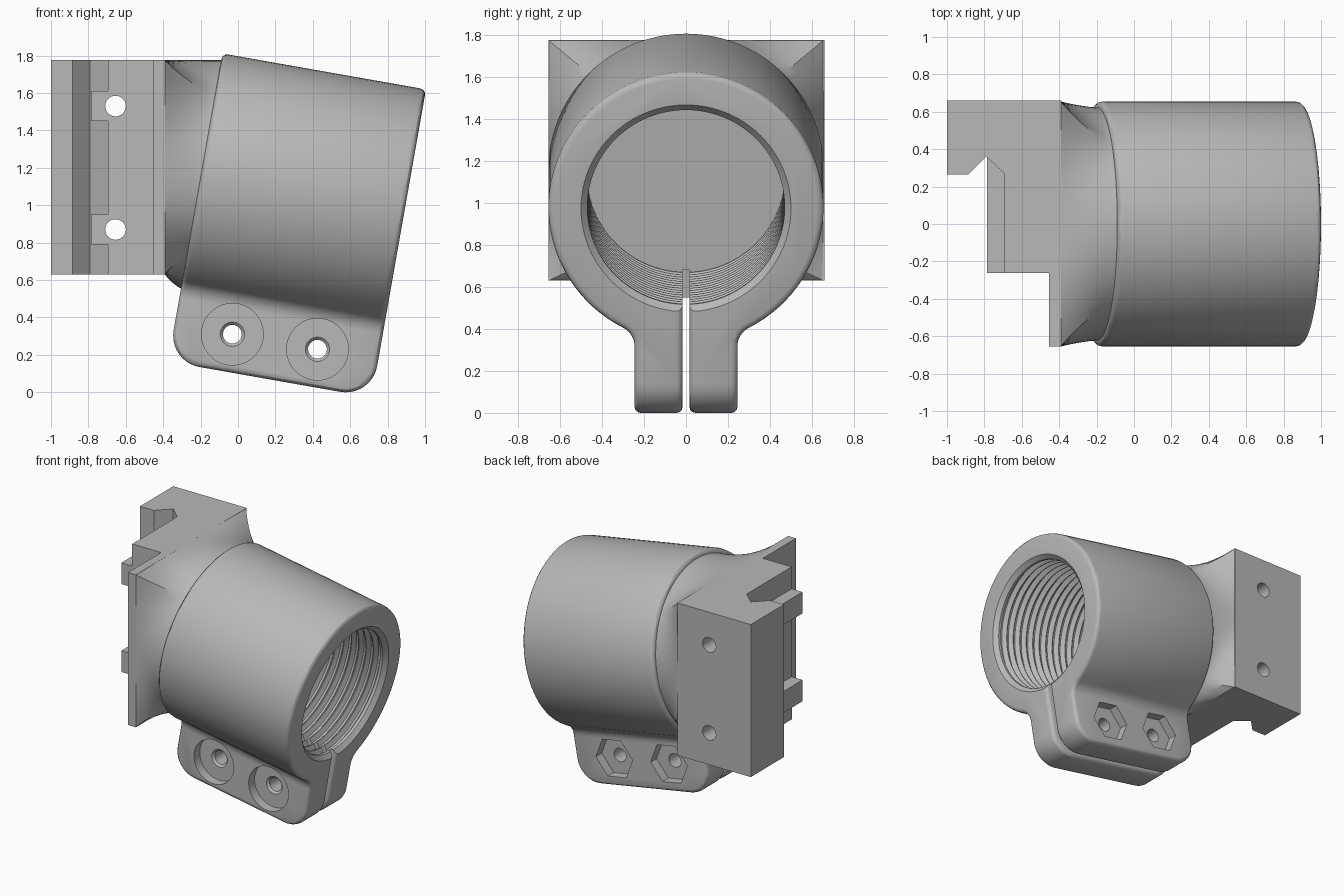
import bpy, bmesh, math
from math import sin, cos, pi, radians
from mathutils import Vector, Matrix

cube = bpy.data.objects.get("Cube")
if cube:
    bpy.data.objects.remove(cube, do_unlink=True)

grey = bpy.data.materials.new("plain_grey")
grey.use_nodes = True
grey.diffuse_color = (0.48, 0.48, 0.48, 1)
grey.node_tree.nodes["Principled BSDF"].inputs["Base Color"].default_value = (0.48, 0.48, 0.48, 1)


# Helpers
def skin(rings):
    """Closed bmesh through matching rings of points."""
    bm = bmesh.new()
    loops = [[bm.verts.new(p) for p in ring] for ring in rings]
    n = len(loops[0])
    for a, b in zip(loops, loops[1:]):
        for i in range(n):
            j = (i + 1) % n
            bm.faces.new((a[i], a[j], b[j], b[i]))
    bm.faces.new(loops[0][::-1])
    bm.faces.new(loops[-1])
    bmesh.ops.recalc_face_normals(bm, faces=bm.faces)
    return bm


def prism(outline, axis, lo, hi):
    def place(p, h):
        q = list(p)
        q.insert(axis, h)
        return Vector(q)
    return skin([[place(p, h) for p in outline] for h in (lo, hi)])


def revolve(profile, axis, centre=(0, 0), n=48):
    """Turn (height, radius) points about a line parallel to an axis."""
    rings = []
    for h, r in profile:
        ring = []
        for i in range(n):
            t = 2 * pi * i / n
            q = [centre[0] + r * cos(t), centre[1] + r * sin(t)]
            q.insert(axis, h)
            ring.append(Vector(q))
        rings.append(ring)
    return skin(rings)


def make(name, bm):
    mesh = bpy.data.meshes.new(name)
    bm.to_mesh(mesh)
    bm.free()
    mesh.materials.append(grey)
    ob = bpy.data.objects.new(name, mesh)
    bpy.context.collection.objects.link(ob)
    return ob


def combine(ob, bm, operation="DIFFERENCE"):
    tool = make("tool", bm)
    mod = ob.modifiers.new("combine", "BOOLEAN")
    mod.object, mod.operation, mod.solver = tool, operation, "EXACT"
    bpy.context.view_layer.update()
    graph = bpy.context.evaluated_depsgraph_get()
    mesh = bpy.data.meshes.new_from_object(ob.evaluated_get(graph))
    ob.modifiers.clear()
    ob.data = mesh
    mesh.materials.clear()
    mesh.materials.append(grey)
    bpy.data.objects.remove(tool, do_unlink=True)


def smooth(ob):
    bpy.ops.object.select_all(action="DESELECT")
    ob.select_set(True)
    bpy.context.view_layer.objects.active = ob
    bpy.ops.object.shade_smooth_by_angle(angle=radians(30))


# Tilted frame of the clamp: x runs along the bore from its back face
R, LENGTH, HALF, BOTTOM = 0.655, 1.105, 0.245, -1.017
tilt = Matrix.Translation((-0.197, 0, 1.166)) @ Matrix.Rotation(radians(10), 4, "Y")

# Clamp outline: slit, ear, fillet, barrel, then mirrored
F = 0.1
fy = HALF + F
fz = -math.sqrt((R + F) ** 2 - fy ** 2)
half = [(0.016, -0.46), (0.016, BOTTOM), (HALF, BOTTOM)]
end = math.atan2(-fz, -fy)
for i in range(9):
    t = pi + (end - pi) * i / 8
    half.append((fy + F * cos(t), fz + F * sin(t)))
start = math.atan2(fz, fy)
half += [(R * cos(t), R * sin(t)) for t in
         (start + (pi / 2 - start) * i / 40 for i in range(1, 40))]
outline = half + [(0, R)] + [(-y, z) for y, z in reversed(half)]

# Clamp body with rounded ear corners and rims
bm = prism(outline, 0, 0, LENGTH)
corners = [e for e in bm.edges
           if all(v.co.z < BOTTOM + 0.01 for v in e.verts)
           and abs(e.verts[0].co.y - e.verts[1].co.y) > 0.1]
bmesh.ops.bevel(bm, geom=corners, offset=0.17, segments=10, profile=0.5,
                affect="EDGES", clamp_overlap=False)
bm.normal_update()
rims = [e for e in bm.edges if e.is_convex and e.calc_face_angle(0) > 1.0]
bmesh.ops.bevel(bm, geom=rims, offset=0.03, segments=3, profile=0.5,
                affect="EDGES", clamp_overlap=False)
clamp = make("clamp_body", bm)

# Threaded blind bore
MINOR, MAJOR, PITCH = 0.47, 0.5, 0.0615
bore = [(0.19, MINOR)]
for i in range(14):
    x = 0.2 + i * PITCH
    bore += [(x, MINOR), (x + 0.02, MAJOR), (x + 0.035, MAJOR), (x + 0.055, MINOR)]
bore += [(LENGTH - 0.03, MINOR), (LENGTH + 0.02, 0.52)]
combine(clamp, revolve(bore, 0, n=96))

# Screw seats in front and nut pockets behind
for x in (0.313, 0.775):
    seat = [(-0.4, 0.165), (-0.175, 0.165), (-0.175, 0.065), (-0.16, 0.05), (0.4, 0.05)]
    combine(clamp, revolve(seat, 1, (x, -0.814)))
    combine(clamp, revolve([(0.175, 0.155), (0.4, 0.155)], 1, (x, -0.814), 6))
clamp.matrix_world = tilt
smooth(clamp)

# Mounting block with V groove and side plate
Z0, Z1 = 0.63, 1.775
plan = [(-1, 0.66), (-0.39, 0.66), (-0.39, -0.655), (-0.455, -0.655),
        (-0.455, -0.262), (-0.695, -0.262), (-0.695, 0.272), (-0.79, 0.36),
        (-0.885, 0.265), (-1, 0.265)]
block = make("mounting_block", prism(plan, 2, Z0, Z1))
for z in (0.87, 1.53):
    boss = [(-0.785, -0.262), (-0.6, -0.262), (-0.6, 0.4), (-0.785, 0.4)]
    combine(block, prism(boss, 2, z - 0.08, z + 0.08), "UNION")
for z in (0.87, 1.53):
    combine(block, revolve([(-1, 0.055), (1, 0.055)], 1, (-0.655, z), 32))
smooth(block)

# Flared neck from the rectangular plate to the round barrel
N, STEPS = 96, 10
rings = []
for k in range(STEPS + 1):
    t = k / STEPS
    ease = 1 - (1 - t) ** 1.6
    ring = []
    for i in range(N):
        a = 2 * pi * i / N
        c, s = cos(a), sin(a)
        m = max(abs(c), abs(s))
        flat = Vector((-0.392, 0.655 * c / m, (Z0 + Z1) / 2 + (Z1 - Z0) / 2 * s / m))
        round_end = tilt @ Vector((0.02, 0.622 * c, 0.622 * s))
        p = flat.lerp(round_end, ease)
        p.x = flat.x + (round_end.x - flat.x) * t
        ring.append(p)
    rings.append(ring)
neck = make("flared_neck", skin(rings))
smooth(neck)
